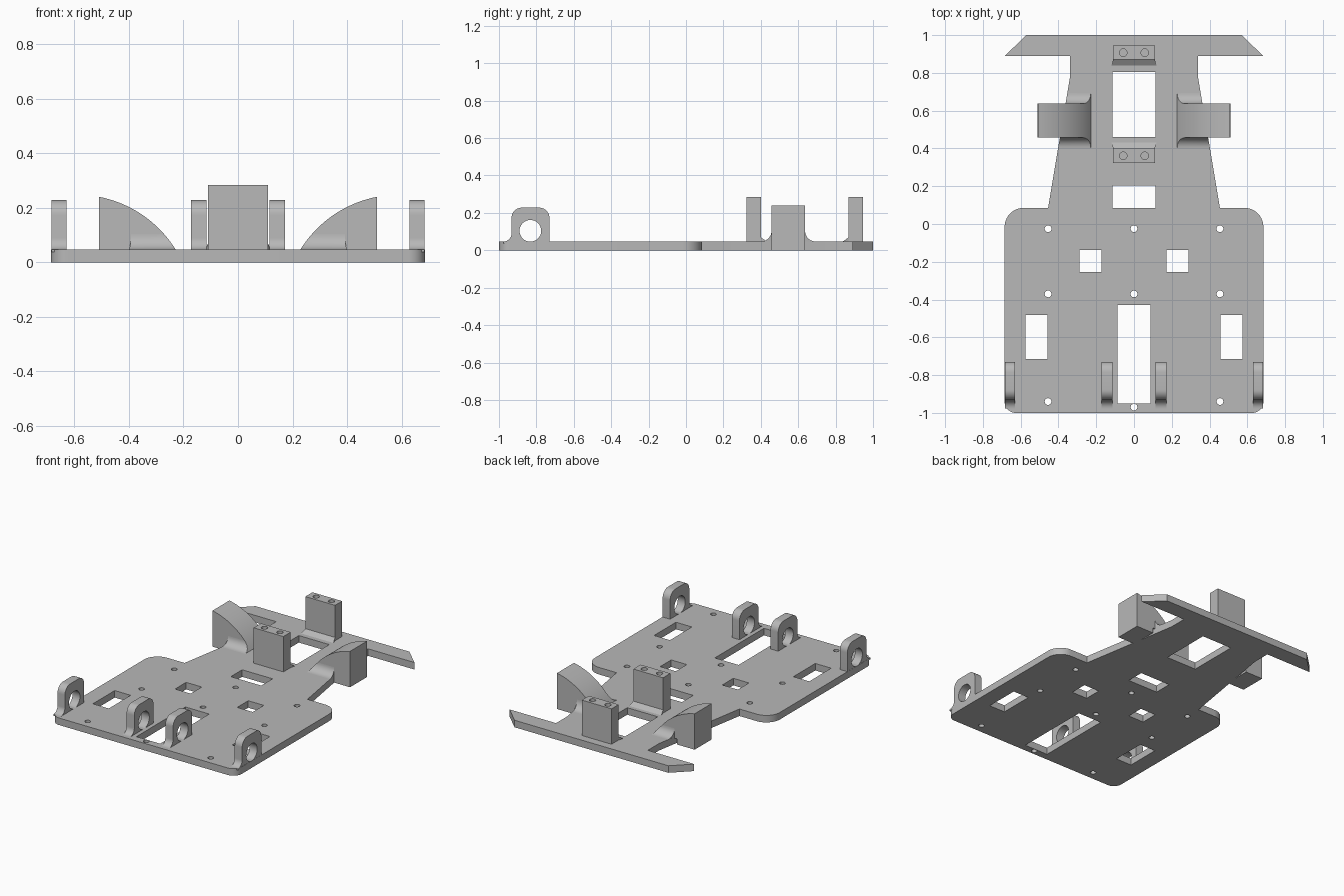
import bpy, bmesh
from math import cos, sin, radians

if "Cube" in bpy.data.objects:
    bpy.data.objects.remove(bpy.data.objects["Cube"])

GREY = (0.48, 0.48, 0.48, 1)
grey = bpy.data.materials.new("plain grey")
grey.use_nodes = True
grey.diffuse_color = GREY
grey.node_tree.nodes["Principled BSDF"].inputs["Base Color"].default_value = GREY
T = 0.047  # plate thickness


def arc(cx, cy, r, start, end, n=10):
    angles = [radians(start + (end - start) * i / n) for i in range(n + 1)]
    return [(cx + r * cos(a), cy + r * sin(a)) for a in angles]


def circle(cx, cy, r, n=32):
    return arc(cx, cy, r, 0, 360, n)[:-1]


def rect(x0, x1, y0, y1):
    return [(x0, y0), (x1, y0), (x1, y1), (x0, y1)]


def finish(mesh):
    """Weld, orient the normals, shade smooth with sharp edges kept."""
    bm = bmesh.new()
    bm.from_mesh(mesh)
    bmesh.ops.remove_doubles(bm, verts=bm.verts, dist=0.0002)
    bmesh.ops.recalc_face_normals(bm, faces=bm.faces)
    for f in bm.faces:
        f.smooth = True
    bm.to_mesh(mesh)
    bm.free()
    mesh.set_sharp_from_angle(angle=radians(30))
    mesh.materials.clear()
    mesh.materials.append(grey)


def prism(name, loops, axis, low, high):
    """Extrude an outline with holes along an axis; loops after the first are holes."""
    curve = bpy.data.curves.new(name, "CURVE")
    curve.dimensions = "2D"
    curve.fill_mode = "BOTH"
    curve.extrude = (high - low) / 2
    for loop in loops:
        spline = curve.splines.new("POLY")
        spline.points.add(len(loop) - 1)
        spline.use_cyclic_u = True
        for point, (a, b) in zip(spline.points, loop):
            point.co = (a, b, 0, 1)
    temp = bpy.data.objects.new(name + " curve", curve)
    mesh = bpy.data.meshes.new_from_object(temp)
    bpy.data.objects.remove(temp)
    for v in mesh.vertices:
        a, b, c = v.co
        c += (low + high) / 2
        v.co = {"x": (c, a, b), "y": (a, c, b), "z": (a, b, c)}[axis]
    mesh.name = name
    finish(mesh)
    obj = bpy.data.objects.new(name, mesh)
    bpy.context.collection.objects.link(obj)
    return obj


def mirrored(obj, name):
    """Copy a part across the centre plane."""
    mesh = obj.data.copy()
    for v in mesh.vertices:
        v.co.x *= -1
    finish(mesh)
    bpy.context.collection.objects.link(bpy.data.objects.new(name, mesh))


# Base plate with bumper, windows and screw holes
half = arc(0.625, -0.94, 0.06, -90, 0) + arc(0.585, -0.015, 0.1, 0, 90)
half += [(0.455, 0.085), (0.34, 0.77), (0.34, 0.89), (0.684, 0.89), (0.57, 1.0)]
outline = half + [(-x, y) for x, y in reversed(half)]
holes = [rect(-0.113, 0.113, 0.46, 0.805), rect(-0.113, 0.113, 0.085, 0.205),
         rect(-0.088, 0.088, -0.95, -0.43), circle(0, -0.97, 0.018, 20)]
for s in (-1, 1):
    holes += [rect(s * 0.172, s * 0.288, -0.255, -0.138),
              rect(s * 0.457, s * 0.575, -0.715, -0.483),
              circle(s * 0.455, -0.94, 0.018, 20)]
for x in (-0.455, 0, 0.455):
    holes += [circle(x, y, 0.018, 20) for y in (-0.025, -0.37)]
prism("base_plate", [outline] + holes, "z", 0, T)

# Axle lugs with rounded top and a fillet at the front foot
lug = [(-0.73, T - 0.01), (-0.73, T)] + arc(-0.785, 0.173, 0.055, 0, 90)
lug += arc(-0.878, 0.173, 0.055, 90, 180)
lug += arc(-0.976, T + 0.043, 0.043, 0, -90) + [(-0.976, T - 0.01)]
bore = circle(-0.832, 0.104, 0.058)
for place, x0, x1 in (("inner", 0.115, 0.172), ("outer", 0.629, 0.684)):
    part = prism(place + "_lug_left", [lug, bore], "x", x0, x1)
    mirrored(part, place + "_lug_right")

# Mounting posts with two screw holes and a mitred foot on the inner side
for name, y0, y1, inner, way in (("front_post", 0.323, 0.4, 0.4, 1),
                                 ("rear_post", 0.87, 0.945, 0.87, -1)):
    mid = (y0 + y1) / 2
    prism(name, [rect(-0.11, 0.11, y0, y1)] + [circle(x, mid, 0.02, 24) for x in (-0.057, 0.057)],
          "z", T - 0.005, 0.284)
    foot = [(inner, T - 0.005), (inner, T + 0.022), (inner + way * 0.032, T),
            (inner + way * 0.032, T - 0.005)]
    part = prism(name + "_foot", [foot], "x", -0.11, 0.11)
    for v in part.data.vertices:
        if abs(v.co.y - inner) > 0.01:
            v.co.x *= 1.09
    finish(part.data)

# Wheel fenders: curved block
curve = arc(0.591, -0.179, 0.427, 101, 148, 20)
fender_outline = curve + [(0.23, T - 0.01), (0.38, T - 0.01), (0.38, 0), (0.51, 0)]
fender = prism("fender_left", [fender_outline], "y", 0.457, 0.637)
mirrored(fender, "fender_right")

# Fillets between fender and plate, trimmed by the fender curve
R = 0.056
flare_outline = arc(0.457 - R, T + R, R, -90, 0) + arc(0.637 + R, T + R, R, 180, 270)
flare_outline += [(0.637 + R, T - 0.005), (0.457 - R, T - 0.005)]
flare = prism("fender_fillet_left", [flare_outline], "x", 0.2, 0.4)
for v in flare.data.vertices:
    if v.co.x > 0.3:
        v.co.x = 0.455 - 0.168 * (v.co.y - 0.085)
cutter = prism("fillet_cutter", [curve + [(0.23, 0), (0.51, 0)]], "y", 0.3, 0.8)
cutter.hide_render = True
trim = flare.modifiers.new("trim", "BOOLEAN")
trim.operation = "INTERSECT"
trim.solver = "EXACT"
trim.object = cutter
bpy.context.view_layer.update()
shaped = bpy.data.meshes.new_from_object(flare.evaluated_get(bpy.context.evaluated_depsgraph_get()))
flare.modifiers.clear()
flare.data = shaped
finish(shaped)
bpy.data.objects.remove(cutter)
mirrored(flare, "fender_fillet_right")
